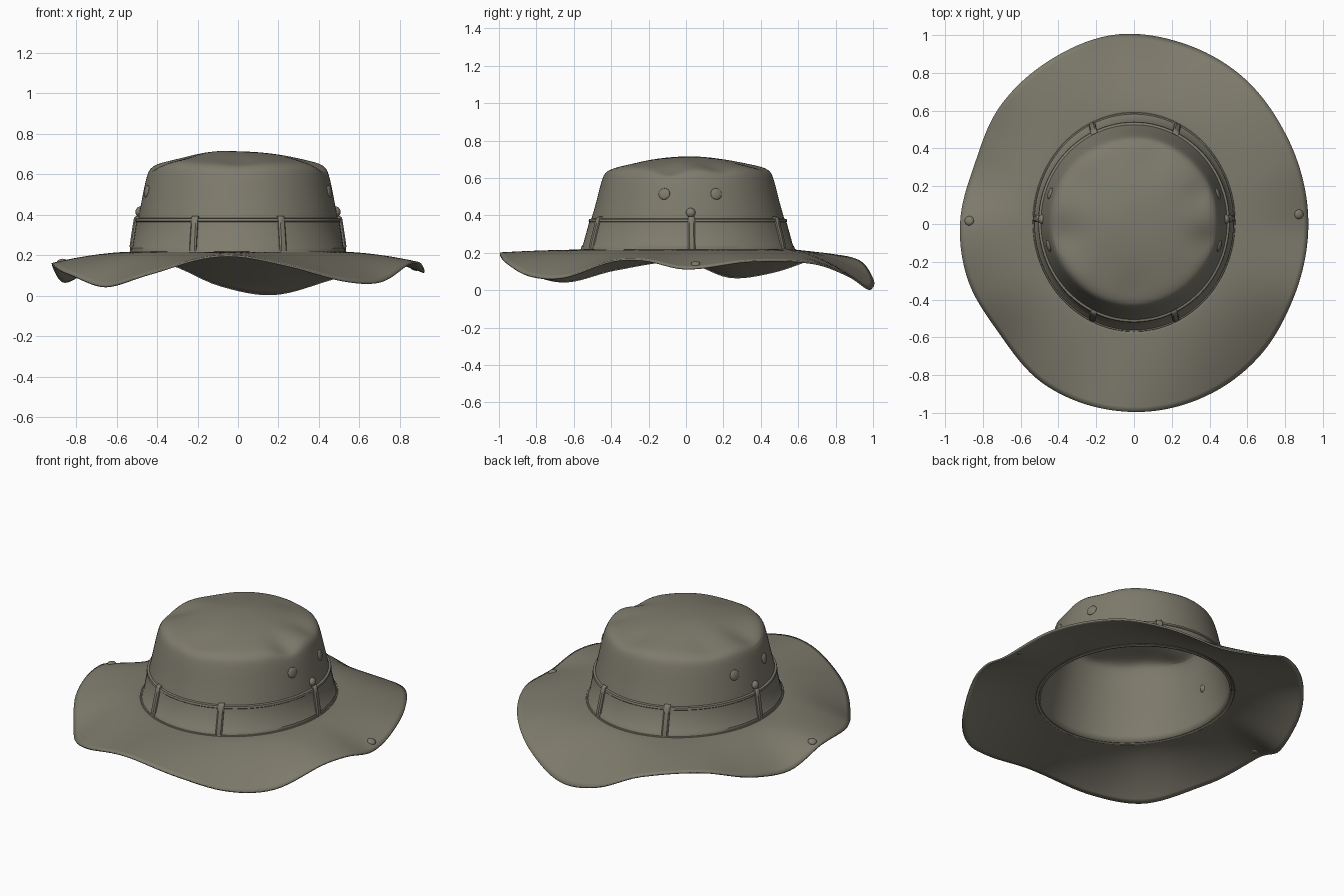
import bpy, bmesh, math
from mathutils import Vector

if "Cube" in bpy.data.objects:
    bpy.data.objects.remove(bpy.data.objects["Cube"])

olive = bpy.data.materials.new("olive_grey_cloth")
olive.diffuse_color = (0.21, 0.198, 0.152, 1)
olive.use_nodes = True
olive.node_tree.nodes["Principled BSDF"].inputs["Base Color"].default_value = olive.diffuse_color
CY = 0.01   # crown centre in y

def smooth_table(table, x, period=None):
    """Cubic interpolation of (x, value) pairs, optionally periodic."""
    t = sorted(table)
    if period:
        x %= period
        t = [(a - period, b) for a, b in t[-3:]] + t + [(a + period, b) for a, b in t[:3]]
    else:
        t = [t[0]] + t + [t[-1]]
        x = min(max(x, t[0][0]), t[-1][0])
    for i in range(1, len(t) - 2):
        (x0, y0), (x1, y1), (x2, y2), (x3, y3) = t[i - 1:i + 3]
        if x1 <= x <= x2:
            h = x2 - x1
            s = (x - x1) / h
            m1, m2 = h * (y2 - y0) / (x2 - x0), h * (y3 - y1) / (x3 - x1)
            return ((2*s**3 - 3*s*s + 1) * y1 + (s**3 - 2*s*s + s) * m1
                    + (3*s*s - 2*s**3) * y2 + (s**3 - s*s) * m2)
    return t[-1][1]

def grid_object(name, rows, closed, cap=False, thick=0.0, subsurf=0):
    """Skin rows of points into a smooth object."""
    bm = bmesh.new()
    vr = [[bm.verts.new(p) for p in r] for r in rows]
    n = len(rows[0])
    for a, b in zip(vr, vr[1:]):
        for i in range(n if closed else n - 1):
            j = (i + 1) % n
            bm.faces.new((a[i], a[j], b[j], b[i]))
    if cap:
        c = bm.verts.new(sum((v.co for v in vr[-1]), Vector()) / n)
        for i in range(n):
            bm.faces.new((vr[-1][i], vr[-1][(i + 1) % n], c))
    bmesh.ops.recalc_face_normals(bm, faces=bm.faces)
    me = bpy.data.meshes.new(name)
    bm.to_mesh(me)
    bm.free()
    me.materials.append(olive)
    ob = bpy.data.objects.new(name, me)
    bpy.context.collection.objects.link(ob)
    if subsurf:
        ob.modifiers.new("smooth", 'SUBSURF').levels = subsurf
        ob.modifiers["smooth"].render_levels = subsurf
    if thick:
        m = ob.modifiers.new("cloth", 'SOLIDIFY')
        m.thickness, m.offset = thick, 0
    bpy.ops.object.select_all(action='DESELECT')
    ob.select_set(True)
    bpy.context.view_layer.objects.active = ob
    bpy.ops.object.shade_smooth_by_angle(angle=math.radians(40))
    return ob

# Crown: elliptical rings (rx, ry, z) with soft dents in the top
rings = [(.515, .56, .205), (.505, .54, .28), (.489, .512, .38), (.475, .49, .45),
         (.456, .466, .55), (.444, .452, .60), (.434, .44, .63), (.408, .415, .65),
         (.36, .365, .663), (.30, .305, .675), (.23, .235, .688), (.16, .16, .698),
         (.08, .08, .704)]
dents = [(-.38, -.06, .10, -.03), (.40, -.09, .08, -.035), (.36, .17, .08, -.018),
         (-.30, .22, .10, -.012), (0, -.36, .10, -.012), (-.08, .02, .13, .008),
         (.1, .36, .09, -.012), (-.3, -.28, .08, .008)]

def crown_point(theta, rx, ry, z):
    p = Vector((rx * math.cos(theta), CY + ry * math.sin(theta), z))
    w = min(max((z - .57) / .08, 0), 1)
    for dx, dy, s, d in dents:
        p.z += w * d * math.exp(-((p.x - dx)**2 + (p.y - dy)**2) / s**2)
    return p

N = 96
angles = [2 * math.pi * i / N for i in range(N)]
grid_object("crown", [[crown_point(a, *r) for a in angles] for r in rings],
            True, True, .01, 1)

def wall(theta, z, off=0.0):
    """Point on the crown wall, pushed outward by off."""
    rx = smooth_table([(r[2], r[0]) for r in rings], z)
    ry = smooth_table([(r[2], r[1]) for r in rings], z)
    return Vector(((rx + off) * math.cos(theta), CY + (ry + off) * math.sin(theta), z))

# Hat band with a raised hem along both edges
hem = [(.004, .213), (.016, .218), (.016, .236), (.011, .241), (.011, .364),
       (.016, .368), (.016, .38), (.0, .384)]
grid_object("hat_band", [[wall(a, z, o) for a in angles] for o, z in hem], True)

# Brim: wavy outline and wavy edge height around the hat
outline = [(.92, .05), (.80, .48), (.56, .79), (.24, .96), (-.1, 1.0), (-.44, .87),
           (-.71, .62), (-.84, .32), (-.92, 0), (-.88, -.29), (-.71, -.58),
           (-.47, -.85), (0, -.995), (.40, -.90), (.67, -.69), (.84, -.40)]
radius = [(math.degrees(math.atan2(y, x)) % 360, math.hypot(x, y)) for x, y in outline]
height = [(0, .115), (22, .155), (45, .145), (62, .08), (80, .006), (95, .05), (110, .155),
          (130, .18), (150, .095), (165, .07), (181, .155), (204, .11), (225, .045),
          (244, .11), (260, .185), (270, .195), (285, .145), (302, .075), (317, .068),
          (335, .155), (346, .16)]

def brim_point(deg, t):
    a = math.radians(deg)
    c, s = math.cos(a), math.sin(a)
    k = .52 * .565 / math.hypot(.565 * c, .52 * s)
    r = smooth_table(radius, deg, 360)
    z = smooth_table(height, deg, 360)
    x = (k * c) * (1 - t) + r * c * t
    y = (CY + k * s) * (1 - t) + r * s * t
    return Vector((x, y, .212 + (z - .212) * t**1.7))

grid_object("brim", [[brim_point(i * 2.5, j / 16) for i in range(144)] for j in range(17)],
            True, False, .01)

# Brim seam piping around the crown foot
grid_object("brim_seam", [[wall(a, .21, o) + Vector((0, 0, h)) for a in angles]
                          for o, h in ((.0, .012), (.02, .01), (.026, 0), (.02, -.006))], True)

# Band loops
for i, deg in enumerate((2, 64, 115, 178, 245, 295)):
    th = math.radians(deg)
    rows = []
    for z, lift in ((.215, 0), (.22, .014), (.25, .018), (.3, .018), (.35, .018),
                    (.385, .018), (.392, .012), (.394, 0)):
        rows.append([wall(th + u * .018 / .52, z, .008 + lift * k)
                     for u, k in ((-1, -.4), (-1, .6), (-.6, 1), (.6, 1), (1, .6), (1, -.4))])
    grid_object(f"band_loop_{i + 1}", rows, False)

# Round studs, laid flat on the surface
def stud(name, pos, normal, r, depth):
    bpy.ops.mesh.primitive_uv_sphere_add(segments=24, ring_count=12, radius=1, location=pos)
    ob = bpy.context.object
    ob.name = name
    ob.scale = (r, r, depth)
    ob.rotation_euler = normal.to_track_quat('Z', 'Y').to_euler()
    ob.data.materials.append(olive)
    bpy.ops.object.shade_smooth()

def wall_stud(name, side, y, z, r, depth):
    ry = smooth_table([(q[2], q[1]) for q in rings], z)
    a = math.asin((y - CY) / ry)
    th = a if side > 0 else math.pi - a
    n = (wall(th + .01, z) - wall(th - .01, z)).cross(wall(th, z + .01) - wall(th, z - .01))
    stud(name, wall(th, z, .005), n, r, depth)

for side, label in ((1, "right"), (-1, "left")):
    wall_stud(f"{label}_front_eyelet", side, -.115, .515, .031, .011)
    wall_stud(f"{label}_back_eyelet", side, .16, .515, .031, .011)
    wall_stud(f"{label}_crown_snap", side, .025, .415, .025, .02)

# Brim snaps
for label, deg in (("right", 3.3), ("left", 179)):
    t = .88
    n = (brim_point(deg, t + .02) - brim_point(deg, t - .02)).cross(
        brim_point(deg + 1, t) - brim_point(deg - 1, t))
    stud(f"{label}_brim_snap", brim_point(deg, t) + n.normalized() * .004, n, .025, .015)
